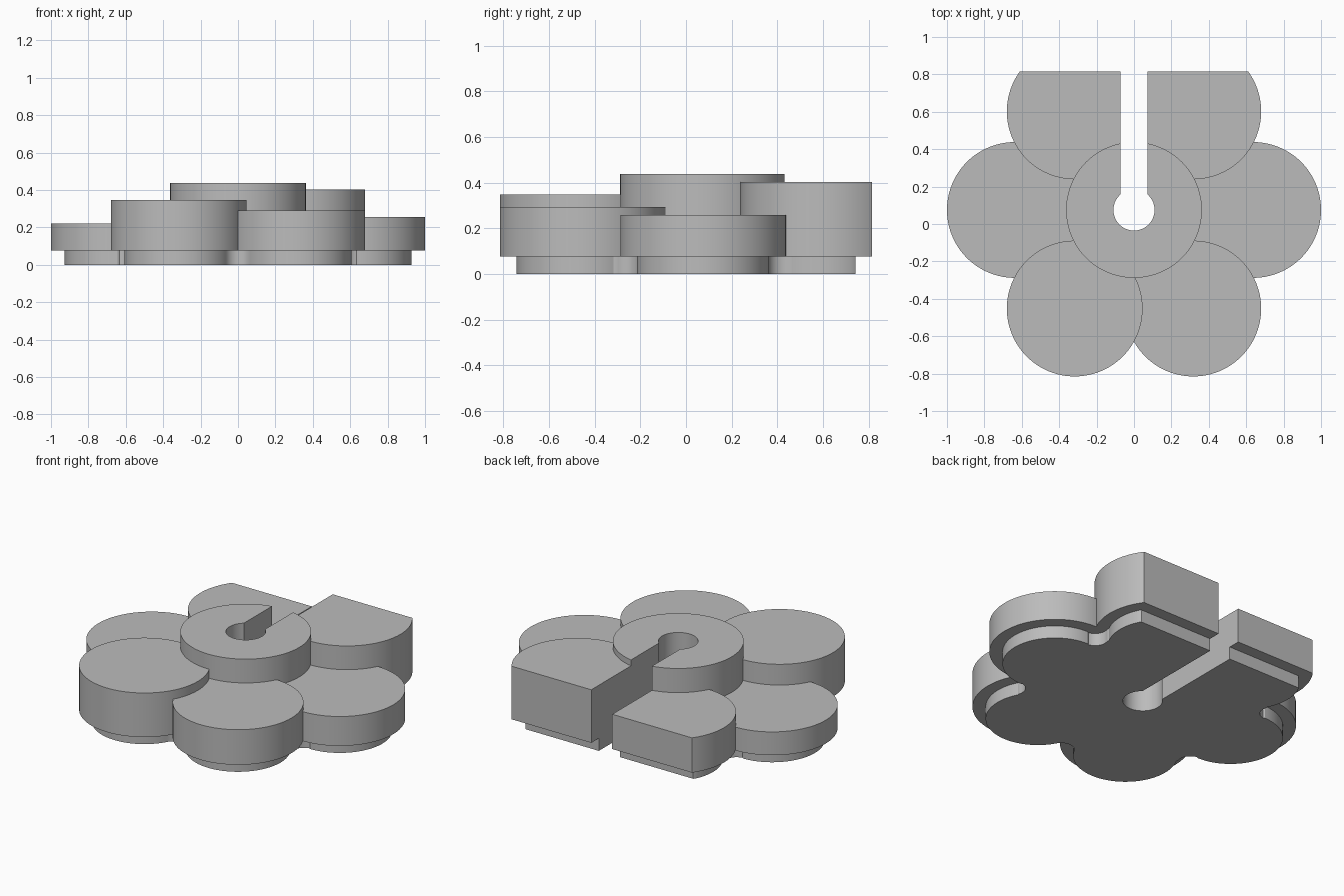
import bpy, bmesh, math
from mathutils import Vector

if "Cube" in bpy.data.objects:
    bpy.data.objects.remove(bpy.data.objects["Cube"], do_unlink=True)

R = 0.363            # radius of every disc
INSET = 0.073        # how far the foot is set in
FOOT = 0.077         # foot height
BACK = 0.815         # flat back face
CENTRE = Vector((0, 0.075))

grey = bpy.data.materials.new("plain_grey")
grey.use_nodes = True
grey.diffuse_color = (0.5, 0.5, 0.5, 1)
grey.node_tree.nodes["Principled BSDF"].inputs["Base Color"].default_value = (0.5, 0.5, 0.5, 1)


def arc(centre, radius, start, end, steps):
    return [centre + radius * Vector((math.cos(a), math.sin(a)))
            for a in (start + (end - start) * i / steps for i in range(steps + 1))]


def prism(name, outline, bottom, top):
    """Extrude a flat outline between two heights."""
    bm = bmesh.new()
    face = bm.faces.new([bm.verts.new((p.x, p.y, bottom)) for p in outline])
    lifted = bmesh.ops.extrude_face_region(bm, geom=[face])["geom"]
    bmesh.ops.translate(bm, vec=(0, 0, top - bottom),
                        verts=[v for v in lifted if isinstance(v, bmesh.types.BMVert)])
    bmesh.ops.remove_doubles(bm, verts=bm.verts, dist=1e-5)
    bmesh.ops.recalc_face_normals(bm, faces=bm.faces)
    mesh = bpy.data.meshes.new(name)
    bm.to_mesh(mesh)
    bm.free()
    mesh.materials.append(grey)
    obj = bpy.data.objects.new(name, mesh)
    bpy.context.collection.objects.link(obj)
    return obj


def trim(outline, limit):
    """Cut a convex end of the outline off flat at y = limit."""
    result = []
    for p, q in zip(outline, outline[1:] + outline[:1]):
        if p.y <= limit:
            result.append(p)
        if (p.y <= limit) != (q.y <= limit):
            result.append(p.lerp(q, (limit - p.y) / (q.y - p.y)))
    return result


# Petals, counter-clockwise from +x: name, centre offset, top height
petals = [("left_petal", (0.637, 0), 0.257),
          ("back_left_petal", (0.317, 0.527), 0.402),
          ("back_right_petal", (-0.317, 0.527), 0.29),
          ("right_petal", (-0.637, 0), 0.22),
          ("front_right_petal", (-0.317, -0.527), 0.347),
          ("front_left_petal", (0.317, -0.527), 0.292)]
centres = [CENTRE + Vector(offset) for _, offset, _ in petals]

parts = {}
for (name, _, top), c in zip(petals, centres):
    parts[name] = prism(name, trim(arc(c, R, 0, math.tau, 96)[:-1], BACK), FOOT, top)

# Raised central disc
parts["centre_disc"] = prism("centre_disc", arc(CENTRE, R, 0, math.tau, 96)[:-1], FOOT, 0.438)

# Foot: the flower outline set inward, with rounded notches between petals
cusps = []
for a, b in zip(centres, centres[1:] + centres[:1]):
    middle, half = (a + b) / 2, (b - a).length / 2
    cusps.append(middle + (middle - CENTRE).normalized() * math.sqrt(R * R - half * half))


def heading(a, b):
    return math.atan2(b.y - a.y, b.x - a.x)


outline = []
for i, c in enumerate(centres):
    start, end = heading(c, cusps[i - 1]), heading(c, cusps[i])
    outline += arc(c, R - INSET, start, start + (end - start) % math.tau, 56)
    after = centres[(i + 1) % len(centres)]
    start, end = heading(cusps[i], c), heading(cusps[i], after)
    outline += arc(cusps[i], INSET, start, start - (start - end) % math.tau, 14)[1:-1]
for p in outline:
    p.y = min(p.y, BACK - INSET)
parts["foot"] = prism("foot", outline, 0, FOOT)

# Keyhole: round hole with a slot running out through the back
half_slot, hole = 0.071, 0.11
side = math.acos(half_slot / hole)
key = arc(CENTRE, hole, math.pi - side, math.tau + side, 64)
key += [Vector((half_slot, 1.2)), Vector((-half_slot, 1.2))]
cutter = prism("keyhole_cutter", key, -0.2, 0.7)
cutter.hide_render = True

for name in ("foot", "centre_disc", "back_left_petal", "back_right_petal"):
    obj = parts[name]
    mod = obj.modifiers.new("keyhole", "BOOLEAN")
    mod.operation = "DIFFERENCE"
    mod.solver = "EXACT"
    mod.object = cutter
    bpy.context.view_layer.objects.active = obj
    bpy.ops.object.modifier_apply(modifier=mod.name)
bpy.data.objects.remove(cutter, do_unlink=True)

# Smooth round walls, crisp rims
bpy.ops.object.select_all(action="DESELECT")
for obj in parts.values():
    obj.select_set(True)
    bpy.context.view_layer.objects.active = obj
bpy.ops.object.shade_smooth_by_angle(angle=math.radians(30))
